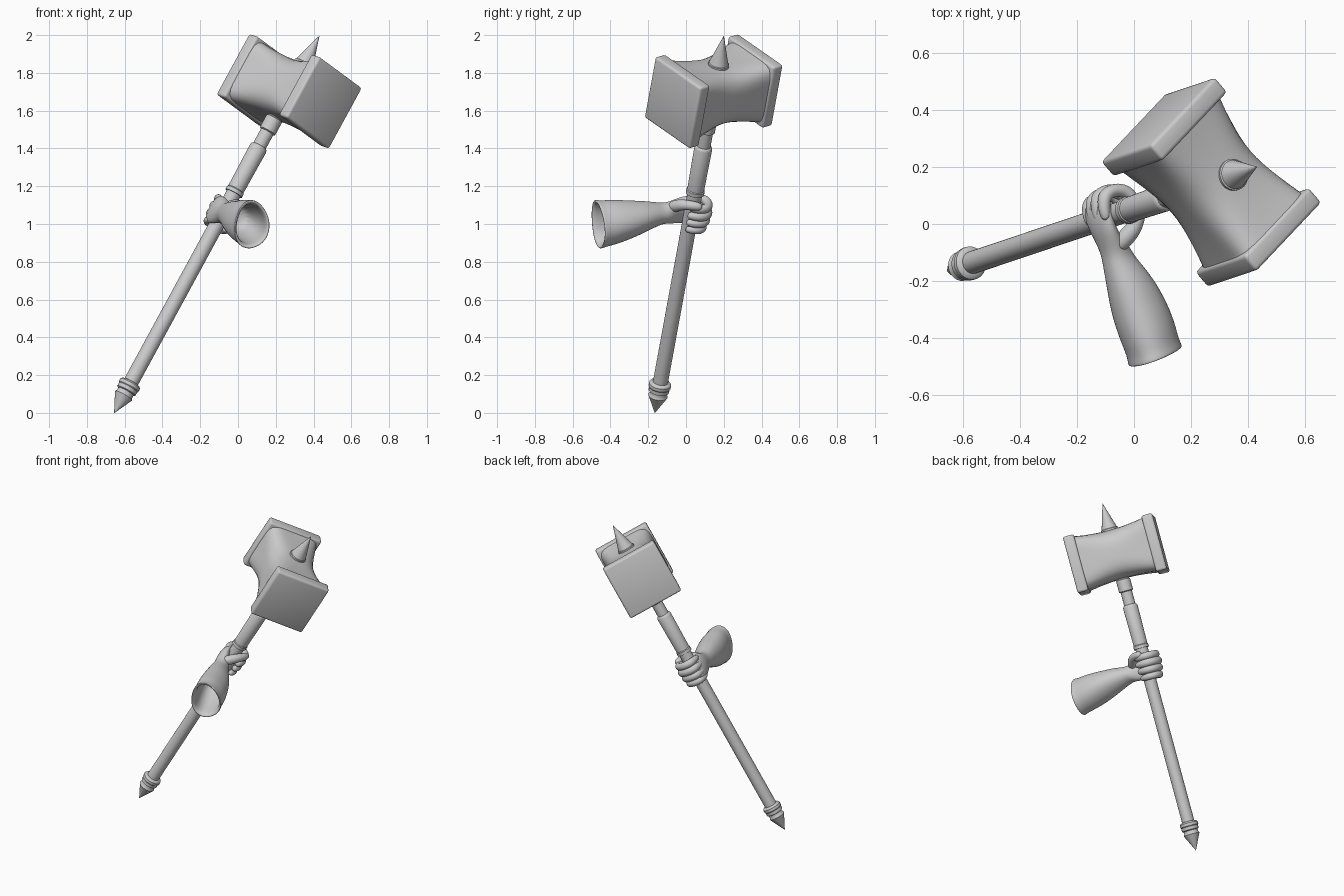
import bpy, bmesh, math
from mathutils import Vector, Matrix

if "Cube" in bpy.data.objects:
    bpy.data.objects.remove(bpy.data.objects["Cube"])

# Tilted weapon frame: U along the shaft, H along the head, W across
P0 = Vector((-.655, -.165, 0))
TIP = Vector((.43, .20, 1.995))
U = (TIP - P0).normalized()
LENGTH = (TIP - P0).length
H = Vector((.637, -.743, -.203))
H = (H - U * H.dot(U)).normalized()
W = U.cross(H)


def frame(origin):
    m = Matrix((H, W, U)).transposed().to_4x4()
    m.translation = origin
    return m


def finish(name, bm, matrix=None, angle=35):
    bmesh.ops.recalc_face_normals(bm, faces=bm.faces)
    me = bpy.data.meshes.new(name)
    bm.to_mesh(me)
    bm.free()
    ob = bpy.data.objects.new(name, me)
    bpy.context.collection.objects.link(ob)
    if matrix:
        ob.matrix_world = matrix
    bpy.ops.object.select_all(action='DESELECT')
    ob.select_set(True)
    bpy.context.view_layer.objects.active = ob
    bpy.ops.object.shade_smooth_by_angle(angle=math.radians(angle))
    return ob


def skin(name, rings, matrix=None, angle=35, subdiv=0):
    """Bridge successive point rings and cap both ends."""
    bm = bmesh.new()
    loops = [[bm.verts.new(p) for p in r] for r in rings]
    n = len(loops[0])
    for a, b in zip(loops, loops[1:]):
        for i in range(n):
            j = (i + 1) % n
            bm.faces.new((a[i], a[j], b[j], b[i]))
    bm.faces.new(loops[0])
    bm.faces.new(loops[-1])
    ob = finish(name, bm, matrix, angle)
    if subdiv:
        mod = ob.modifiers.new("smooth", 'SUBSURF')
        mod.levels = mod.render_levels = subdiv
    return ob


def lathe(name, profile, n=28):
    rings = [[(r * math.cos(2 * math.pi * i / n), r * math.sin(2 * math.pi * i / n), t)
              for i in range(n)] for t, r in profile]
    return skin(name, rings, frame(P0))


# Shaft with sleeve and collars
lathe("shaft", [(.15, .04), (1.34, .04), (1.34, .049), (1.36, .049), (1.365, .045),
                (1.615, .048), (1.625, .044), (1.63, .037), (1.715, .037), (1.72, .046),
                (1.795, .046), (1.80, .04), (1.9, .04)])
# Pointed foot with rings
lathe("foot_spike", [(0, .001), (.105, .052), (.115, .046), (.13, .046), (.135, .055),
                     (.155, .055), (.16, .059), (.178, .059), (.186, .052), (.19, .038)])
# Top spike and collar
lathe("top_spike", [(2.04, .055), (2.09, .055), (2.095, .063), (2.115, .063), (2.12, .056),
                    (2.132, .056), (2.135, .051), (LENGTH, .001)])

# Hammer end blocks
HEAD = P0 + U * 1.963
for side, name in ((1, "front_block"), (-1, "back_block")):
    bm = bmesh.new()
    bmesh.ops.create_cube(bm, size=1)
    bmesh.ops.scale(bm, vec=(.072, .372, .372), verts=bm.verts)
    bmesh.ops.bevel(bm, geom=bm.edges[:], offset=.014, segments=3,
                    affect='EDGES', profile=.5)
    finish(name, bm, frame(HEAD + H * side * .26))

# Waisted barrel: rounded-square sections, rounder in the middle
rings = []
for k in range(17):
    f = k / 8 - 1
    r = .160 + .018 * f * f
    p = 3 + 4 * f * f
    ring = []
    for i in range(48):
        a = 2 * math.pi * i / 48
        c, s = math.cos(a), math.sin(a)
        q = r / (abs(c) ** p + abs(s) ** p) ** (1 / p)
        ring.append((f * .235, q * c, q * s))
    rings.append(ring)
skin("head_barrel", rings, frame(HEAD), 50)

# Hand frame: S towards the back of the hand, V towards the knuckles
G = P0 + U * 1.215
S = Vector((-.87, 0, .47))
S = (S - U * S.dot(U)).normalized()
V = S.cross(U)


def hand(v, s, k):
    return G + V * v + S * s + U * k


def ellipse(c, A, B, n=16, wave=0, phase=0):
    out = []
    for i in range(n):
        a = 2 * math.pi * i / n
        m = 1 + wave * math.sin(3 * a + phase)
        out.append(c + A * math.cos(a) * m + B * math.sin(a) * m)
    return out


# Forearm and palm in one skin: centre, half height, half width, blend to hand axes
arm = [(hand(.062, .045, 0), .068, .014, 1), (hand(.05, .048, 0), .082, .026, 1),
       (hand(.0, .05, 0), .084, .032, 1), (hand(-.06, .03, 0), .078, .04, .8),
       (Vector((-.065, -.09, 1.057)), .058, .054, .4),
       (Vector((-.055, -.13, 1.055)), .056, .058, .1),
       (Vector((-.022, -.2, 1.043)), .079, .081, 0),
       (Vector((.012, -.29, 1.022)), .102, .10, 0),
       (Vector((.046, -.38, 1.008)), .122, .103, 0),
       (Vector((.064, -.435, .998)), .125, .097, 0),
       (Vector((.072, -.462, .995)), .134, .103, 0)]
arm += [(Vector((.073, -.468, .995)), .128, .097, 0),
        (Vector((.071, -.458, .995)), .108, .08, 0),
        (Vector((.046, -.38, 1.008)), .103, .085, 0),
        (Vector((.012, -.29, 1.022)), .084, .08, 0),
        (Vector((-.015, -.215, 1.04)), .06, .06, 0)]
side_axis = Vector((-.94, -.34, 0))
up_axis = Vector((.04, -.11, .99))
rings = []
for i, (c, hh, hw, w) in enumerate(arm):
    A = up_axis.lerp(U, w).normalized() * hh
    B = side_axis.lerp(S, w).normalized() * hw
    rings.append(ellipse(c, A, B, 16, .05 * (1 - w), .8))
skin("forearm", rings, None, 80, 2)


def digit(name, pts, radii):
    rings = []
    for i, p in enumerate(pts):
        t = (pts[min(i + 1, len(pts) - 1)] - pts[max(i - 1, 0)]).normalized()
        B = U.cross(t).normalized()
        A = t.cross(B).normalized()
        rings.append(ellipse(p, A * radii[i], B * radii[i], 8))
    skin(name, rings, None, 80, 2)


# Four fingers wrapped round the shaft
for i, (k, size) in enumerate(((-.066, .9), (-.022, 1), (.022, 1.05), (.066, 1))):
    path = [(-.03, .055), (.03, .062), (.062, .054), (.082, .022), (.082, -.022),
            (.062, -.052), (.025, -.064), (-.01, -.06), (-.022, -.058)]
    digit("finger_%d" % (i + 1), [hand(v * size, s * size, k) for v, s in path],
          [r * size for r in (.018, .025, .029, .026, .027, .027, .025, .022, .012)])

# Thumb closing from the other side
digit("thumb", [hand(-.12, .0, .02), hand(-.085, -.025, .05), hand(-.055, -.05, .075),
                hand(-.01, -.066, .085), hand(.03, -.068, .085), hand(.045, -.066, .083)],
      [.03, .036, .031, .028, .025, .013])
